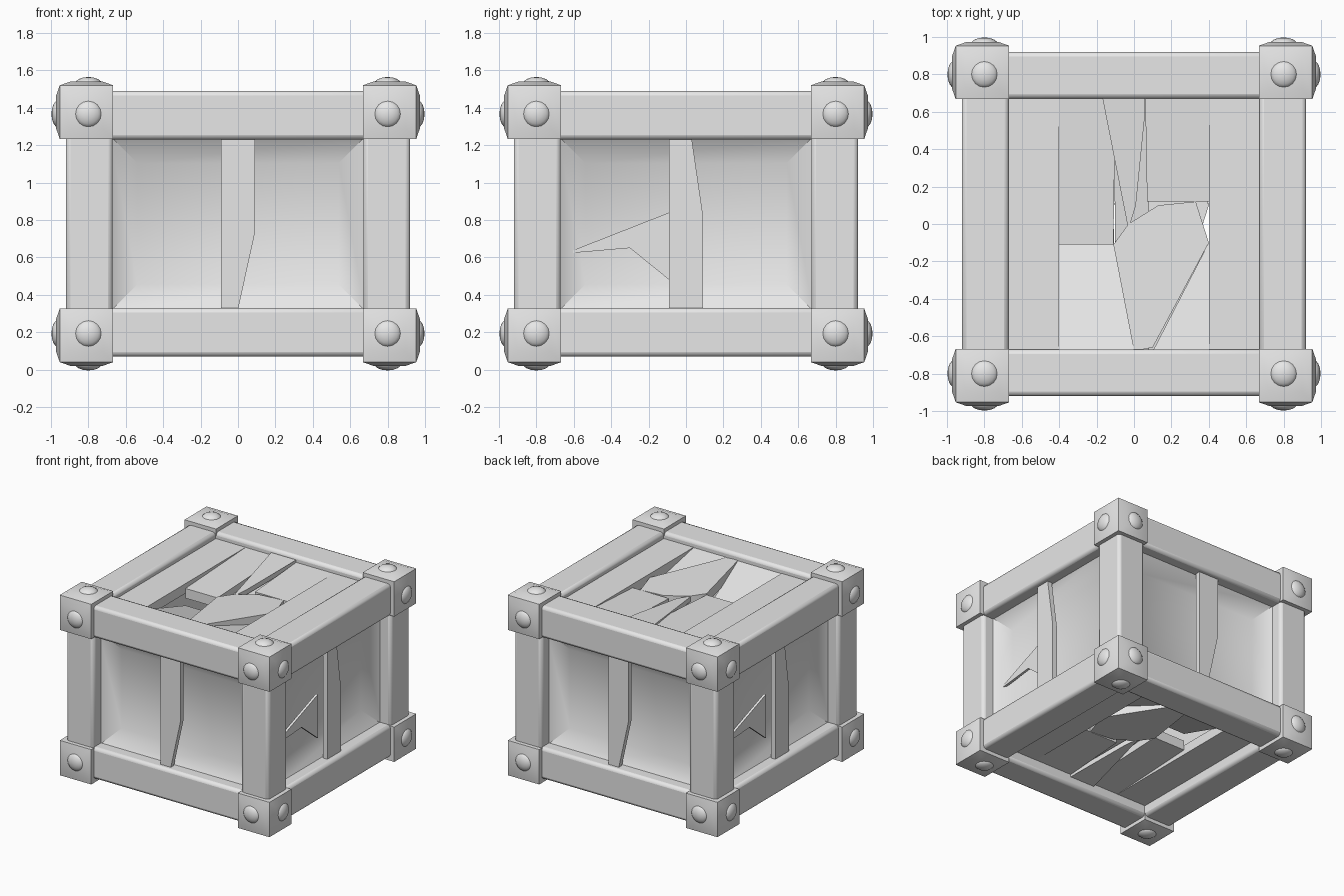
import bpy, bmesh, math
from mathutils import Matrix, Vector

if "Cube" in bpy.data.objects:
    bpy.data.objects.remove(bpy.data.objects["Cube"], do_unlink=True)

MID = 0.78                       # height of the crate's centre
GREY = (0.8, 0.8, 0.8, 1)
mat = bpy.data.materials.new("pale grey")
mat.use_nodes = True
mat.diffuse_color = GREY
mat.node_tree.nodes["Principled BSDF"].inputs["Base Color"].default_value = GREY


def finish(name, bm, matrix=Matrix(), bevel=0.0):
    bmesh.ops.transform(bm, matrix=matrix, verts=bm.verts)
    bmesh.ops.recalc_face_normals(bm, faces=bm.faces)
    me = bpy.data.meshes.new(name)
    bm.to_mesh(me)
    bm.free()
    me.materials.append(mat)
    ob = bpy.data.objects.new(name, me)
    bpy.context.collection.objects.link(ob)
    if bevel:
        mod = ob.modifiers.new("soft edges", 'BEVEL')
        mod.width, mod.segments = bevel, 2
    bpy.ops.object.select_all(action='DESELECT')
    ob.select_set(True)
    bpy.context.view_layer.objects.active = ob
    bpy.ops.object.shade_smooth_by_angle(angle=math.radians(40))


def box(name, centre, size, bevel):
    bm = bmesh.new()
    bmesh.ops.create_cube(bm, size=1)
    finish(name, bm, Matrix.Translation(centre) @ Matrix.Diagonal((*size, 1)), bevel)


def plate(name, outline, top, thick, matrix):
    """Flat or sloping board: points are (u, v) or (u, v, drop)."""
    bm = bmesh.new()
    upper = [bm.verts.new((p[0], p[1], top - sum(p[2:]))) for p in outline]
    lower = [bm.verts.new(v.co - Vector((0, 0, thick))) for v in upper]
    bm.faces.new(upper)
    bm.faces.new(lower[::-1])
    for i in range(len(upper)):
        bm.faces.new((upper[i - 1], lower[i - 1], lower[i], upper[i]))
    finish(name, bm, matrix)


# Frame: four beams along each axis
for a in (-1, 1):
    for b in (-1, 1):
        box("post", (a * 0.795, b * 0.795, MID), (0.25, 0.25, 1.2), 0.025)
        box("cross_beam", (0, a * 0.795, MID + b * 0.58), (1.5, 0.25, 0.26), 0.025)
        box("side_beam", (a * 0.795, 0, MID + b * 0.58), (0.25, 1.5, 0.26), 0.025)


# Corner caps with raised faces and round studs
def corner(sx, sy, sz):
    centre = Vector((sx * 0.81, sy * 0.81, MID + sz * 0.597))
    bm = bmesh.new()
    bmesh.ops.create_cube(bm, size=0.286)
    outward = [f for f in bm.faces if f.normal.dot(Vector((sx, sy, sz))) > 0]
    for f in outward:
        n = f.normal.copy()
        bmesh.ops.inset_individual(bm, faces=[f], thickness=0.08)
        bmesh.ops.translate(bm, vec=n * 0.02, verts=f.verts)
    finish("corner_cap", bm, Matrix.Translation(centre))
    for axis, s in zip((Vector((1, 0, 0)), Vector((0, 1, 0)), Vector((0, 0, 1))), (sx, sy, sz)):
        n = axis * s
        bm = bmesh.new()
        bmesh.ops.create_uvsphere(bm, u_segments=16, v_segments=8, radius=0.075)
        place = Matrix.Translation(centre + n * 0.157 - Vector((sx, sy, sz)) * 0.01)
        turn = n.to_track_quat('Z', 'Y').to_matrix().to_4x4()
        finish("stud", bm, place @ turn @ Matrix.Diagonal((1, 1, 0.54, 1)))


for sx in (-1, 1):
    for sy in (-1, 1):
        for sz in (-1, 1):
            corner(sx, sy, sz)

# Walls: dished panel behind a thin upright slat, local u across, v up, w outward
slats = [
    [(-.09, -.46), (.0, -.46), (.09, -.05), (.09, .46), (-.09, .46)],
    [(-.09, -.46), (.09, -.46), (.09, .05), (.03, .46), (-.09, .46)],
]
for i in range(4):
    wall = (Matrix.Translation((0, 0, MID)) @ Matrix.Rotation(i * math.pi / 2, 4, 'Z')
            @ Matrix.Rotation(math.pi / 2, 4, 'X'))
    bm = bmesh.new()
    bmesh.ops.create_cube(bm, size=1)
    bmesh.ops.transform(bm, matrix=Matrix.Translation((0, 0, .75))
                        @ Matrix.Diagonal((1.36, .93, .16, 1)), verts=bm.verts)
    face = max(bm.faces, key=lambda f: f.calc_center_median().z)
    bmesh.ops.inset_individual(bm, faces=[face], thickness=0.2)
    bmesh.ops.translate(bm, vec=(0, 0, -.09), verts=face.verts)
    finish("wall_panel", bm, wall)
    plate("wall_slat", slats[i % 2], 0.875, 0.04, wall)
    if i % 2:
        # Splintered board beside the slat
        plate("wall_splinter", [(-.65, -.16, .01), (-.3, -.13), (-.09, -.3), (-.09, .06)],
              0.79, 0.02, wall)

# Lid and floor: whole outer planks, broken and sagging middle ones
planks = [
    [(-.68, -.68), (-.4, -.68), (-.4, .68), (-.68, .68)],
    [(.4, -.68), (.68, -.68), (.68, .68), (.4, .68)],
    [(-.4, -.11, .04), (-.11, -.11, .04), (-.1, .68), (-.4, .68)],
    [(.07, .12, .03), (.4, .12, .03), (.4, .68), (.06, .68)],
    [(.0, -.68), (.1, -.66), (.4, -.1, .03), (.33, .12, .03), (.13, .1, .03),
     (-.03, .0, .03), (-.11, -.11, .03)],
    [(-.4, -.68), (.0, -.68), (-.1, -.11, .18), (-.4, -.11, .18)],
    [(.1, -.68), (.4, -.68), (.4, -.1, .12)],
    [(-.1, -.11, .1), (.08, -.11, .1), (.08, .68, .03), (-.11, .68, .03)],
]
spike = [(-.03, -.03, .06), (.01, .1, .04), (.06, .6), (.06, .68), (-.17, .68)]
for name, turn, level in (("lid", 0, 0.66), ("floor", math.pi, 0.62)):
    place = Matrix.Translation((0, 0, MID)) @ Matrix.Rotation(turn, 4, 'X')
    for outline in planks:
        plate(name + "_plank", outline, level, 0.08, place)
    plate(name + "_splinter", spike, level + 0.02, 0.04, place)
